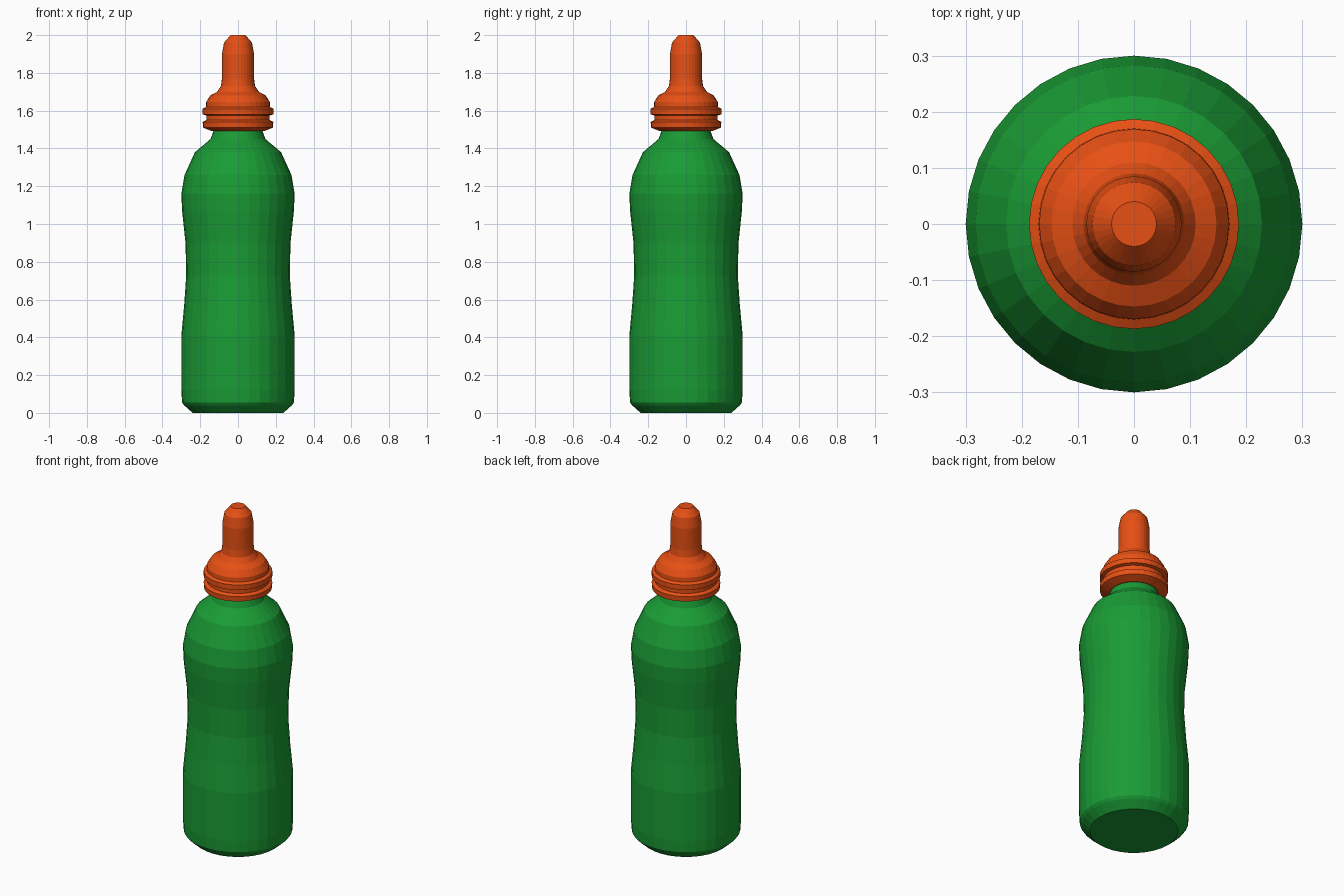
import bpy, bmesh, math

if "Cube" in bpy.data.objects:
    bpy.data.objects.remove(bpy.data.objects["Cube"])

SIDES = 32


def material(name, color):
    m = bpy.data.materials.new(name)
    m.diffuse_color = color
    m.use_nodes = True
    m.node_tree.nodes["Principled BSDF"].inputs["Base Color"].default_value = m.diffuse_color
    return m


def lathe(name, profile, mat):
    """Revolve (radius, z) points around z and cap both ends."""
    bm = bmesh.new()
    rings = []
    for r, z in profile:
        rings.append([bm.verts.new((r * math.cos(2 * math.pi * i / SIDES),
                                    r * math.sin(2 * math.pi * i / SIDES), z))
                      for i in range(SIDES)])
    for a, b in zip(rings, rings[1:]):
        for i in range(SIDES):
            j = (i + 1) % SIDES
            bm.faces.new((a[i], a[j], b[j], b[i]))
    bm.faces.new(rings[0][::-1])
    bm.faces.new(rings[-1])
    me = bpy.data.meshes.new(name)
    bm.to_mesh(me)
    bm.free()
    me.materials.append(mat)
    ob = bpy.data.objects.new(name, me)
    bpy.context.collection.objects.link(ob)
    return ob


green = material("green_plastic", (0.01, 0.33, 0.035, 1))
orange = material("orange_plastic", (0.8, 0.08, 0.007, 1))

# Waisted bottle body with rounded shoulder and neck
lathe("bottle_body", [
    (0.24, 0.0), (0.285, 0.04), (0.296, 0.055), (0.30, 0.12), (0.30, 0.41),
    (0.285, 0.57), (0.274, 0.73), (0.278, 0.90), (0.296, 1.07),
    (0.30, 1.16), (0.283, 1.26), (0.228, 1.38), (0.145, 1.45),
    (0.127, 1.50)], green)

# Ribbed screw cap with the spout rising from it
lathe("cap_and_spout", [
    (0.14, 1.492), (0.185, 1.51), (0.187, 1.54), (0.168, 1.55),
    (0.168, 1.575), (0.187, 1.58), (0.187, 1.61), (0.17, 1.62),
    (0.169, 1.645), (0.147, 1.68), (0.11, 1.70), (0.09, 1.73),
    (0.085, 1.77), (0.085, 1.90), (0.074, 1.96), (0.04, 2.0)], orange)
